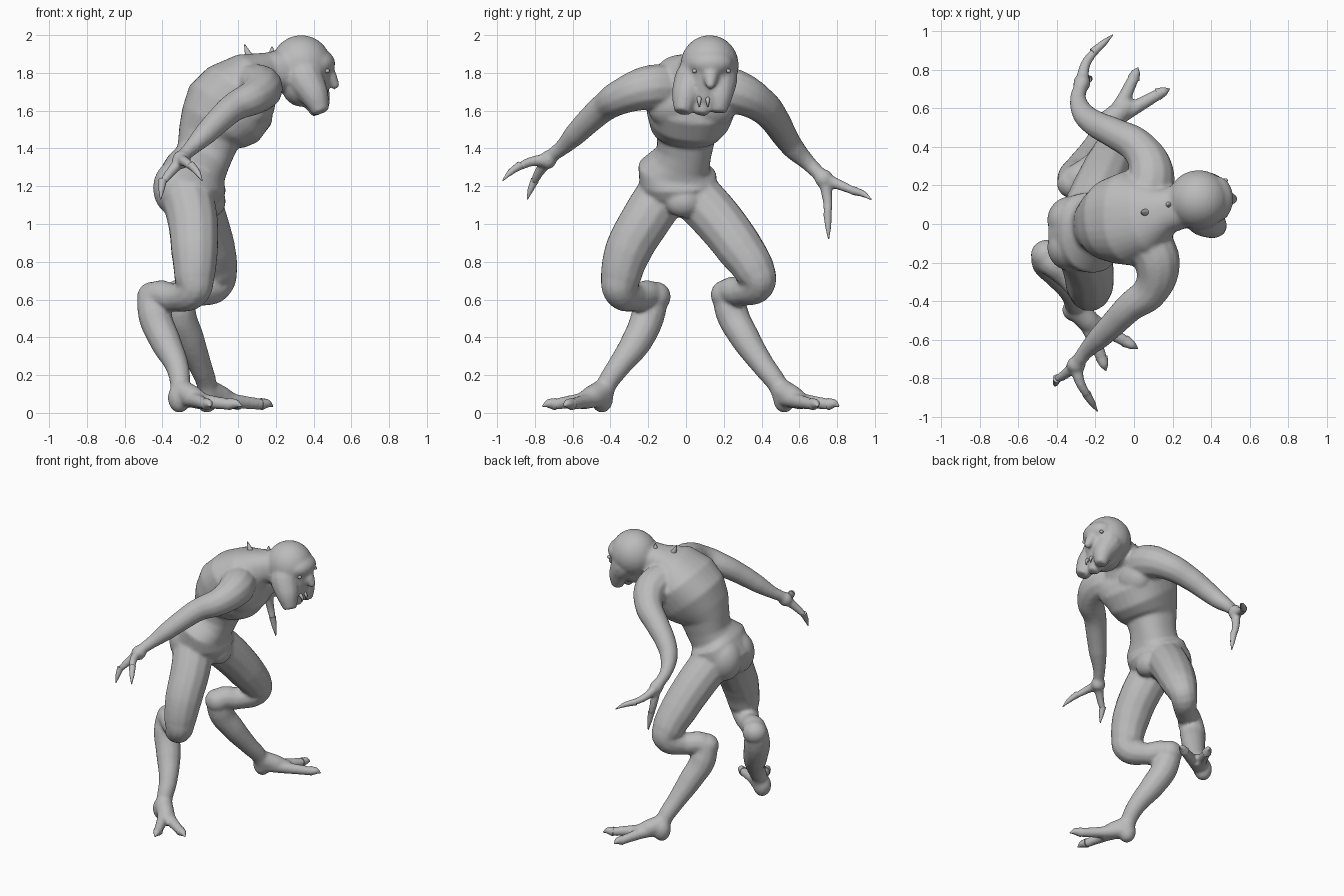
import bpy
import bmesh
from mathutils import Matrix, Vector, Euler
from math import sin, cos, tau, copysign

default_cube = bpy.data.objects.get("Cube")
if default_cube:
    bpy.data.objects.remove(default_cube, do_unlink=True)

skin = bpy.data.materials.new("grey skin")
skin.use_nodes = True
skin.diffuse_color = (0.5, 0.5, 0.5, 1)
skin.node_tree.nodes["Principled BSDF"].inputs["Base Color"].default_value = skin.diffuse_color

body_parts = []


def add_mesh(name, mesh, fused=True):
    """Link a mesh as an object; fused parts are merged into the body later."""
    part = bpy.data.objects.new(name, mesh)
    bpy.context.scene.collection.objects.link(part)
    mesh.materials.clear()
    mesh.materials.append(skin)
    for face in mesh.polygons:
        face.use_smooth = True
    if fused:
        body_parts.append(part)
    return part


def limb(name, points, fused=True):
    """Round tube along smooth path points of x, y, z and radius."""
    curve = bpy.data.curves.new(name, "CURVE")
    curve.dimensions = "3D"
    curve.bevel_depth = 1
    curve.bevel_resolution = 4
    curve.resolution_u = 6
    curve.use_fill_caps = True
    spline = curve.splines.new("BEZIER")
    spline.bezier_points.add(len(points) - 1)
    for knot, (x, y, z, radius) in zip(spline.bezier_points, points):
        knot.co = (x, y, z)
        knot.radius = radius
        knot.handle_left_type = knot.handle_right_type = "AUTO"
    helper = bpy.data.objects.new(name + " path", curve)
    bpy.context.scene.collection.objects.link(helper)
    bpy.context.view_layer.update()
    evaluated = helper.evaluated_get(bpy.context.evaluated_depsgraph_get())
    mesh = bpy.data.meshes.new_from_object(evaluated)
    bpy.data.objects.remove(helper, do_unlink=True)
    return add_mesh(name, mesh, fused)


def lump(name, centre, size, turn=(0, 0, 0), fused=True):
    """Ellipsoid for muscle masses and small features."""
    bm = bmesh.new()
    place = Matrix.LocRotScale(Vector(centre), Euler(turn), Vector(size))
    bmesh.ops.create_uvsphere(bm, u_segments=24, v_segments=14, radius=1, matrix=place)
    mesh = bpy.data.meshes.new(name)
    bm.to_mesh(mesh)
    bm.free()
    return add_mesh(name, mesh, fused)


def fuller(value):
    """Push a sine or cosine outward for a slightly boxy oval."""
    return copysign(abs(value) ** 0.85, value)


def trunk(name, sections, sides=32):
    """Loft of boxy ovals: centre x, y, z, half width and half depth."""
    bm = bmesh.new()
    rings = []
    centres = [Vector(s[:3]) for s in sections]
    for i, (x, y, z, width, depth) in enumerate(sections):
        along = centres[min(i + 1, len(centres) - 1)] - centres[max(i - 1, 0)]
        ahead = Vector((0, 1, 0)).cross(along).normalized()
        side = along.cross(ahead).normalized()
        angles = [tau * k / sides for k in range(sides)]
        rings.append([bm.verts.new(centres[i] + side * width * fuller(cos(a))
                                   + ahead * depth * fuller(sin(a))) for a in angles])
    for low, high in zip(rings, rings[1:]):
        for k in range(sides):
            n = (k + 1) % sides
            bm.faces.new((low[k], low[n], high[n], high[k]))
    bm.faces.new(rings[0])
    bm.faces.new(rings[-1])
    bmesh.ops.recalc_face_normals(bm, faces=bm.faces)
    mesh = bpy.data.meshes.new(name)
    bm.to_mesh(mesh)
    bm.free()
    return add_mesh(name, mesh)


def digit(name, base, knuckle, end, tip, thick):
    """Finger or toe fused to the body, ending in a separate claw."""
    limb(name, [(*base, thick * 1.3), (*knuckle, thick), (*end, thick * 0.8)])
    start, point = Vector(end), Vector(tip)
    middle = start.lerp(point, 0.5) + Vector((0, 0, 0.008))
    root = start.lerp(point, -0.15)
    limb(name + "_claw", [(*root, thick * 0.85), (*middle, thick * 0.6), (*point, 0.003)], False)


# Torso, leaning forward from the pelvis to the neck, with a flared hip rim
trunk("torso", [
    (-.24, -.03, 1.06, .08, .1), (-.25, -.04, 1.12, .16, .165), (-.255, -.045, 1.2, .2, .195),
    (-.225, -.045, 1.285, .21, .165), (-.195, -.025, 1.33, .155, .15), (-.175, -.01, 1.38, .145, .15),
    (-.155, 0, 1.46, .155, .165), (-.13, 0, 1.51, .19, .195), (-.075, .015, 1.585, .225, .235),
    (.01, .03, 1.68, .25, .225), (.085, .04, 1.765, .2, .16), (.17, .07, 1.8, .12, .11),
    (.28, .1, 1.82, .11, .11)])
for label, side in (("right", -1), ("left", 1)):
    lump(label + "_pectoral", (.11, .03 + side * .1, 1.61), (.08, .13, .11), (0, .5, 0))
    lump(label + "_buttock", (-.325, -.05 + side * .07, 1.19), (.125, .125, .15))
lump("groin", (-.14, -.015, 1.12), (.075, .1, .085))

# Arms, swept back from the shoulders
limb("right_arm", [
    (.06, -.08, 1.72, .13), (.12, -.2, 1.72, .12), (.09, -.34, 1.675, .095),
    (-.02, -.43, 1.62, .078), (-.1, -.51, 1.55, .07), (-.17, -.58, 1.48, .062),
    (-.25, -.66, 1.4, .042), (-.28, -.7, 1.37, .038), (-.31, -.74, 1.33, .04)])
limb("left_arm", [
    (.06, .12, 1.72, .13), (.09, .26, 1.7, .12), (.03, .39, 1.635, .095),
    (-.1, .47, 1.55, .08), (-.2, .52, 1.47, .07), (-.26, .57, 1.4, .06),
    (-.29, .65, 1.32, .042), (-.28, .7, 1.27, .038), (-.27, .74, 1.23, .04)])
palm = (-.3, -.73, 1.34)
lump("right_palm", palm, (.05, .045, .05))
digit("right_thumb", palm, (-.36, -.78, 1.27), (-.4, -.805, 1.22), (-.41, -.84, 1.13), .027)
digit("right_finger", palm, (-.28, -.82, 1.33), (-.24, -.89, 1.3), (-.19, -.97, 1.23), .027)
palm = (-.27, .73, 1.24)
lump("left_palm", palm, (.045, .05, .05))
digit("left_thumb", palm, (-.26, .75, 1.12), (-.24, .75, 1.04), (-.22, .755, .92), .027)
digit("left_finger", palm, (-.25, .83, 1.2), (-.2, .9, 1.17), (-.11, .98, 1.13), .027)

# Legs: thigh to the knee, back to the hock, then down to the foot
limb("right_leg", [
    (-.27, -.13, 1.15, .14), (-.24, -.215, 1.02, .135), (-.23, -.305, .86, .127),
    (-.23, -.345, .72, .11), (-.235, -.35, .65, .092), (-.33, -.27, .61, .075),
    (-.44, -.185, .61, .08), (-.44, -.2, .52, .09), (-.385, -.26, .38, .083),
    (-.32, -.36, .24, .062), (-.305, -.42, .15, .054), (-.3, -.445, .07, .055)])
lump("right_hock", (-.45, -.16, .615), (.085, .08, .08))
limb("left_leg", [
    (-.24, .05, 1.15, .14), (-.19, .17, 1.02, .135), (-.14, .285, .87, .127),
    (-.11, .365, .75, .11), (-.11, .385, .69, .092), (-.2, .3, .64, .075),
    (-.3, .23, .63, .08), (-.31, .24, .54, .088), (-.26, .31, .4, .08),
    (-.2, .41, .25, .062), (-.165, .485, .15, .054), (-.155, .52, .07, .055)])
lump("left_hock", (-.315, .21, .625), (.085, .08, .08))

# Feet with a raised instep, two long toes and a tall heel
ankle = (-.28, -.45, .08)
lump("right_heel", (-.31, -.445, .08), (.062, .06, .08))
limb("right_instep", [(-.3, -.44, .12, .06), (-.24, -.5, .085, .06), (-.18, -.56, .055, .042)])
digit("right_outer_toe", ankle, (-.22, -.57, .065), (-.165, -.7, .045), (-.145, -.76, .035), .038)
digit("right_inner_toe", ankle, (-.16, -.54, .06), (-.04, -.61, .045), (.02, -.645, .035), .038)
ankle = (-.14, .52, .08)
lump("left_heel", (-.165, .52, .08), (.062, .06, .08))
limb("left_instep", [(-.155, .51, .12, .06), (-.09, .565, .085, .06), (-.02, .62, .055, .042)])
digit("left_outer_toe", ankle, (-.07, .62, .065), (0, .76, .045), (.02, .81, .035), .038)
digit("left_inner_toe", ankle, (0, .6, .06), (.13, .675, .045), (.185, .7, .035), .038)

# Head with a domed skull, hooked nose and broad hanging jaw flaps
lump("skull", (.335, .125, 1.84), (.16, .155, .16))
lump("brow", (.425, .13, 1.85), (.09, .12, .075))
lump("jaw", (.34, .1, 1.73), (.11, .13, .11), (0, .5, 0))
limb("face", [(.37, .12, 1.82, .13), (.39, .11, 1.72, .1), (.41, .09, 1.64, .06)])
limb("right_jaw_flap", [(.33, .09, 1.84, .1), (.36, .035, 1.76, .1),
                        (.405, 0, 1.68, .078), (.44, -.02, 1.59, .045)])
limb("left_jaw_flap", [(.34, .15, 1.84, .1), (.375, .175, 1.76, .1),
                       (.42, .18, 1.68, .07), (.44, .175, 1.59, .04)])
limb("chin", [(.4, .09, 1.65, .06), (.425, .08, 1.58, .035)])
limb("nose", [(.45, .13, 1.83, .05), (.49, .13, 1.77, .04), (.525, .13, 1.72, .02)])
for label, y in (("right", .045), ("left", .225)):
    lump(label + "_eye", (.472, y, 1.81), (.014, .012, .012), fused=False)
for label, y in (("right", .07), ("left", .115)):
    limb(label + "_tooth", [(.45, y, 1.67, .014), (.475, y, 1.65, .01), (.475, y, 1.62, .003)], False)

# Small bony fins behind the neck
limb("neck_fin", [(.07, .06, 1.87, .025), (.05, .06, 1.91, .015), (.035, .06, 1.95, .003)], False)
limb("nape_fin", [(.18, .1, 1.87, .025), (.18, .1, 1.91, .015), (.18, .1, 1.94, .003)], False)

# Fuse the fleshy parts into one continuous skin
bpy.ops.object.select_all(action="DESELECT")
for part in body_parts:
    part.select_set(True)
body = body_parts[0]
bpy.context.view_layer.objects.active = body
bpy.ops.object.join()
body.name = "body"
fuse = body.modifiers.new("fuse", "REMESH")
fuse.mode = "VOXEL"
fuse.voxel_size = 0.01
fuse.use_smooth_shade = True
relax = body.modifiers.new("relax", "SMOOTH")
relax.factor = 0.5
relax.iterations = 10
